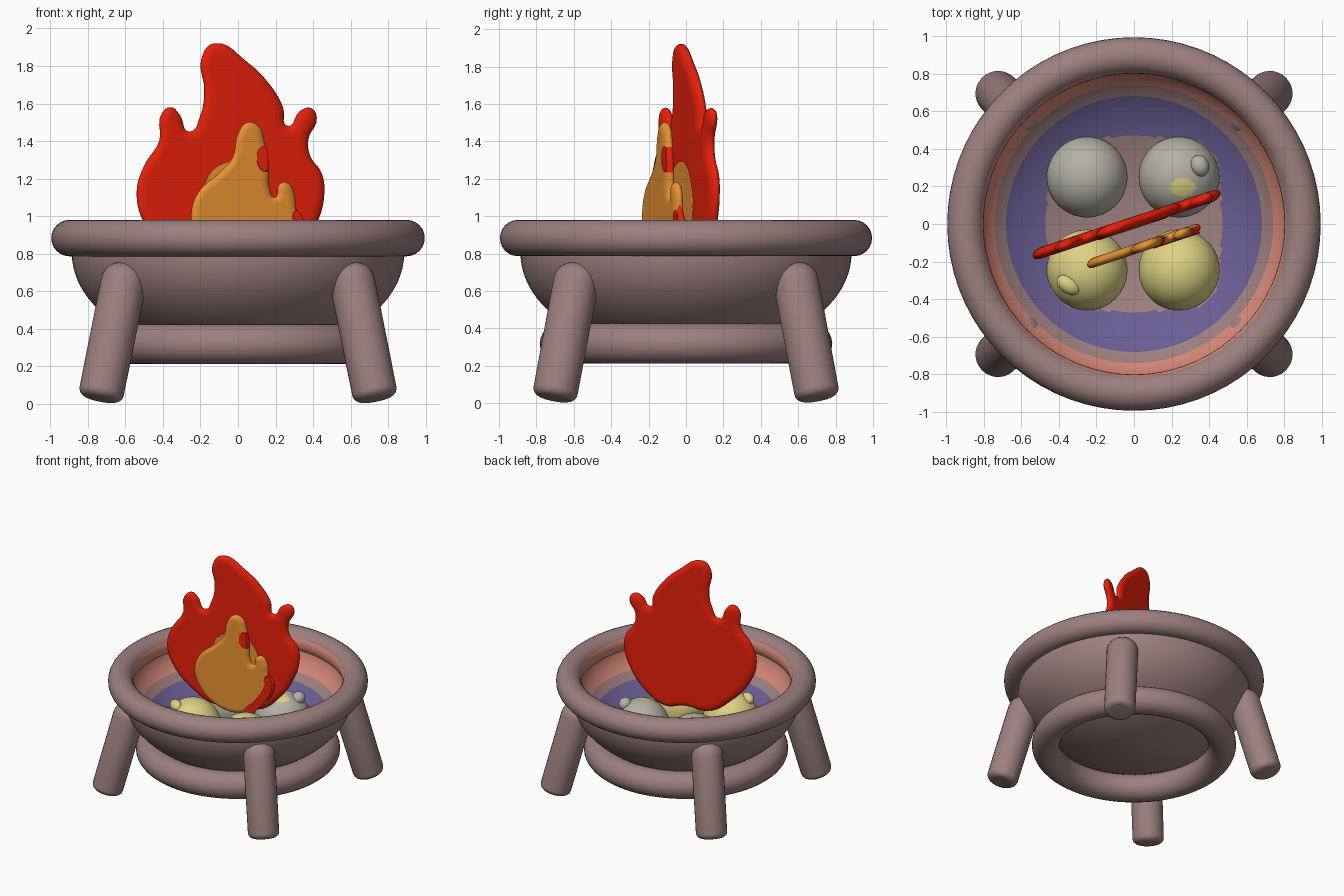
import bpy, bmesh, math
from mathutils import Matrix, Vector

if "Cube" in bpy.data.objects:
    bpy.data.objects.remove(bpy.data.objects["Cube"], do_unlink=True)


def material(name, *rgb):
    """Flat material from 0-255 display values, stored as linear."""
    lin = [((c / 255 + 0.055) / 1.055) ** 2.4 for c in rgb] + [1]
    m = bpy.data.materials.new(name)
    m.use_nodes = True
    m.diffuse_color = lin
    m.node_tree.nodes["Principled BSDF"].inputs["Base Color"].default_value = lin
    return m


CLAY = material("mauve_clay", 158, 128, 128)
PURPLE = material("purple_ash", 106, 94, 148)
SALMON = material("salmon_glow", 216, 138, 122)
RED = material("flame_red", 242, 34, 10)
ORANGE = material("flame_orange", 238, 150, 52)
YELLOW = material("hot_stone_yellow", 222, 210, 132)
GREY = material("stone_grey", 180, 177, 166)


def finish(obj, name, *mats):
    obj.name = name
    for m in mats:
        obj.data.materials.append(m)
    bpy.ops.object.select_all(action="DESELECT")
    obj.select_set(True)
    bpy.context.view_layer.objects.active = obj
    bpy.ops.object.shade_smooth_by_angle(angle=math.radians(50))
    return obj


def from_bmesh(bm, name, *mats):
    mesh = bpy.data.meshes.new(name)
    bm.to_mesh(mesh)
    bm.free()
    obj = bpy.data.objects.new(name, mesh)
    bpy.context.collection.objects.link(obj)
    return finish(obj, name, *mats)


def half_bowl(name, radius, top, depth, rings, inside, *mats):
    """Quarter ellipse spun round z."""
    bm = bmesh.new()
    pts = []
    for i in range(rings + 1):
        t = math.pi / 2 * i / rings
        pts.append(bm.verts.new((radius * math.cos(t), 0, top - depth * math.sin(t))))
    edges = [bm.edges.new(pair) for pair in zip(pts, pts[1:])]
    bmesh.ops.spin(bm, geom=pts + edges, cent=(0, 0, 0), axis=(0, 0, 1),
                   angle=math.tau, steps=96, use_duplicate=False)
    bmesh.ops.remove_doubles(bm, verts=bm.verts, dist=0.0005)
    bmesh.ops.recalc_face_normals(bm, faces=bm.faces)
    up = sum(f.normal.z * f.calc_area() for f in bm.faces) > 0
    if up != inside:
        bmesh.ops.reverse_faces(bm, faces=bm.faces)
    return from_bmesh(bm, name, *mats)


def torus(name, major, minor, z, *mats):
    bpy.ops.mesh.primitive_torus_add(major_radius=major, minor_radius=minor, location=(0, 0, z),
                                     major_segments=72, minor_segments=24)
    return finish(bpy.context.object, name, *mats)


# Bowl, rim and foot ring
half_bowl("bowl_outside", 0.885, 0.80, 0.55, 24, False, CLAY)
lining = half_bowl("bowl_lining", 0.82, 0.86, 0.40, 64, True, CLAY, PURPLE, SALMON)
rim = torus("rim", 0.898, 0.097, 0.883, CLAY, SALMON)
torus("foot_ring", 0.675, 0.107, 0.318, CLAY)

# Glow on the inner side of the rim
for f in rim.data.polygons:
    f.material_index = int(math.hypot(f.center.x, f.center.y) < 0.82)

# Lining colours: glowing upper band, ash floor, bare patch under the stones
for f in lining.data.polygons:
    x, y, z = f.center
    r = math.hypot(x, y)
    patch = (abs(x) ** 5 + abs(y) ** 5) ** 0.2 < 0.465
    f.material_index = 2 if r > 0.74 else 1 if r < 0.685 and not patch else 0


def round_cap(bm, top, offset):
    """Round off one end of a cylinder."""
    ring = [e for e in bm.edges if all((v.co.z > 0) == top for v in e.verts)]
    bmesh.ops.bevel(bm, geom=ring, offset=offset, segments=6, profile=0.5, affect="EDGES")


# Four splayed legs
for side, sx in (("left", 1), ("right", -1)):
    for end, sy in (("front", -1), ("back", 1)):
        foot = Vector((0.735 * sx, 0.705 * sy, 0.025))
        head = Vector((0.59 * sx, 0.57 * sy, 0.745))
        axis = head - foot
        bm = bmesh.new()
        bmesh.ops.create_cone(bm, cap_ends=True, segments=28, radius1=0.12, radius2=0.122,
                              depth=axis.length)
        round_cap(bm, True, 0.1)
        round_cap(bm, False, 0.045)
        bm.transform(Matrix.Translation((foot + head) / 2)
                     @ axis.to_track_quat("Z", "Y").to_matrix().to_4x4())
        from_bmesh(bm, f"{end}_{side}_leg", CLAY)


def ball(name, centre, size, turn, *mats):
    bm = bmesh.new()
    bmesh.ops.create_icosphere(bm, subdivisions=5, radius=1)
    bm.transform(Matrix.Translation(centre) @ Matrix.Rotation(turn, 4, "Z")
                 @ Matrix.Diagonal((*size, 1)))
    return from_bmesh(bm, name, *mats)


# Stones, hot ones at the front
STONE = (0.215, 0.215, 0.215)
ball("front_right_stone", (-0.25, -0.245, 0.54), STONE, 0, YELLOW)
ball("front_left_stone", (0.24, -0.245, 0.54), STONE, 0, YELLOW)
ball("back_right_stone", (-0.25, 0.25, 0.54), STONE, 0, GREY)
spotted = ball("back_left_stone", (0.24, 0.25, 0.54), STONE, 0, GREY, YELLOW)
for f in spotted.data.polygons:
    x, y, z = f.center
    if z > 0.54 and math.hypot(x - 0.26, (y - 0.195) * 1.4) < 0.07:
        f.material_index = 1
ball("front_stone_knob", (-0.35, -0.325, 0.705), (0.068, 0.045, 0.045), -0.6, YELLOW)
ball("back_stone_knob", (0.35, 0.31, 0.715), (0.05, 0.058, 0.05), 0.3, GREY)


def flame(name, outline, offset, soft, half, *mats):
    """Pillowed plate from a smooth closed outline, standing on a slanted plane."""
    curve = bpy.data.curves.new(name, "CURVE")
    curve.dimensions = "2D"
    curve.fill_mode = "BOTH"
    curve.bevel_depth = soft
    curve.offset = -soft
    curve.bevel_resolution = 4
    spline = curve.splines.new("BEZIER")
    spline.bezier_points.add(len(outline) - 1)
    spline.use_cyclic_u = True
    spline.resolution_u = 5
    for p, (x, z) in zip(spline.bezier_points, outline):
        p.co = (x, z, 0)
        p.handle_left_type = p.handle_right_type = "AUTO"
    obj = bpy.data.objects.new(name, curve)
    bpy.context.collection.objects.link(obj)
    bpy.ops.object.select_all(action="DESELECT")
    obj.select_set(True)
    bpy.context.view_layer.objects.active = obj
    bpy.ops.object.convert(target="MESH")
    obj = bpy.context.object
    obj.data.transform(Matrix(((1, 0, 0, 0), (0.33, 0, -half / soft, offset),
                               (0, 1, 0, 0), (0, 0, 0, 1))))
    return finish(obj, name, *mats)


# Large red flame
flame("red_flame", [
    (0, .68), (-.18, .66), (-.34, .76), (-.5, .96), (-.54, 1.13), (-.5, 1.27), (-.42, 1.4),
    (-.41, 1.54), (-.36, 1.58), (-.31, 1.54), (-.26, 1.45), (-.2, 1.54), (-.18, 1.67),
    (-.195, 1.84), (-.13, 1.92), (.05, 1.82), (.17, 1.7), (.24, 1.58), (.265, 1.48),
    (.33, 1.56), (.39, 1.575), (.42, 1.52), (.375, 1.41), (.385, 1.32), (.445, 1.23),
    (.46, 1.12), (.42, .96), (.31, .78), (.15, .66)], 0.01, 0.047, 0.031, RED)

# Smaller orange flame in front, with its left edge partly red
small = flame("orange_flame", [
    (.1, .68), (-.08, .72), (-.21, .86), (-.25, 1), (-.21, 1.13), (-.1, 1.23), (-.03, 1.31),
    (0, 1.44), (.05, 1.5), (.11, 1.48), (.14, 1.4), (.165, 1.26), (.17, 1.14), (.195, 1.1),
    (.22, 1.17), (.26, 1.18), (.3, 1.12), (.31, 1.04), (.355, .96), (.28, .78)],
    -0.135, 0.038, 0.027, ORANGE, RED)
for f in small.data.polygons:
    x, y, z = f.center
    in_dab = x > 0.12 and 1.24 < z < 1.37
    in_edge = x > 0.305 and z < 1.08
    f.material_index = int(abs(f.normal.y) < 0.85 and (in_dab or in_edge))

# Painted patches on the flames
flame("red_dab", [(.1, 1.31), (.12, 1.25), (.15, 1.24), (.16, 1.3), (.145, 1.37), (.115, 1.36)],
      -0.162, 0.004, 0.004, RED)
flame("red_edge", [(.345, .99), (.35, .94), (.28, .79), (.15, .7), (.22, .81), (.29, .93), (.31, 1.03)],
      -0.162, 0.004, 0.004, RED)
flame("orange_glow", [(0, .78), (-.15, .95), (-.17, 1.19), (-.07, 1.285), (.04, 1.28), (.12, 1.22),
                      (.17, 1)], -0.022, 0.004, 0.004, ORANGE)
